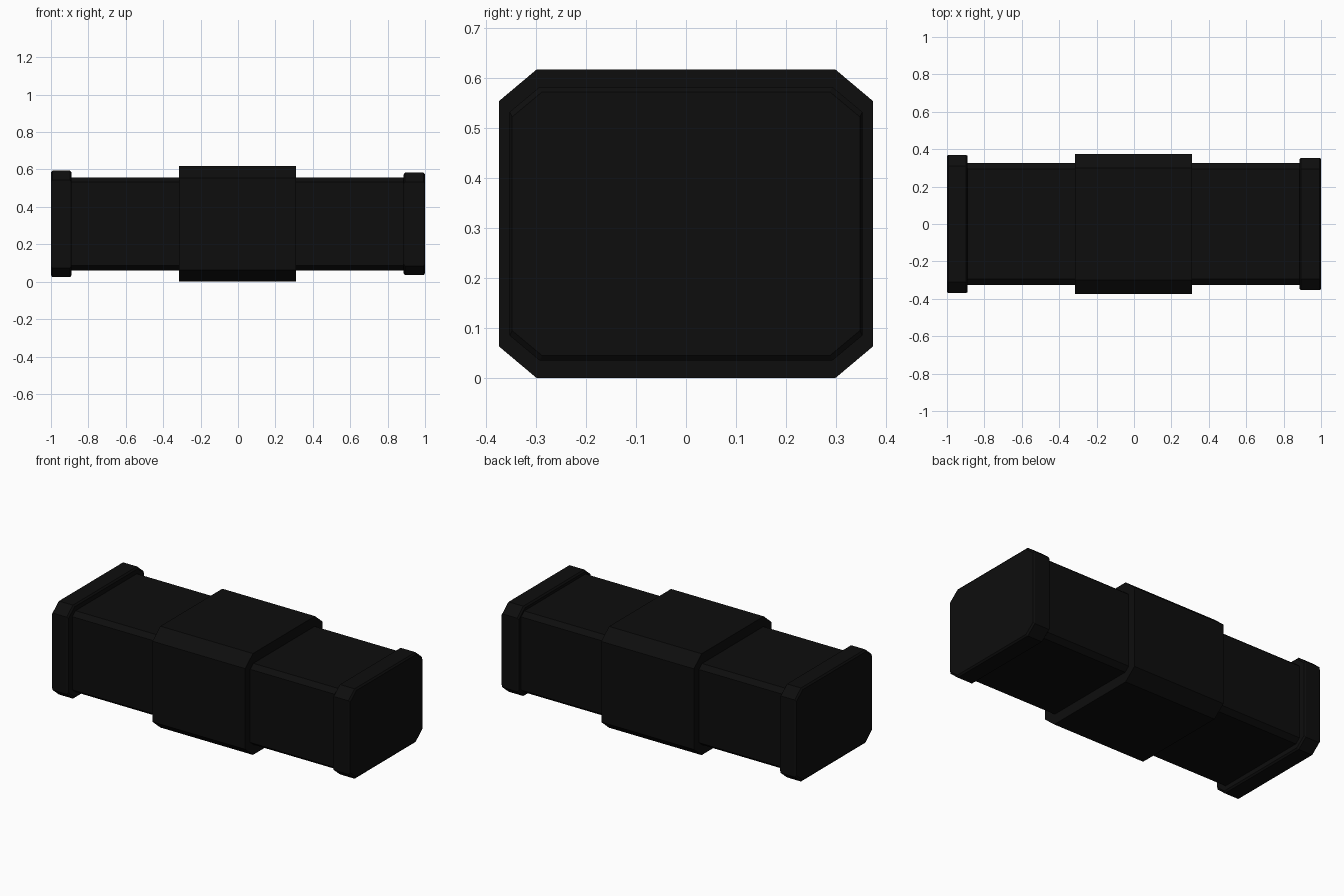
import bpy, bmesh

if "Cube" in bpy.data.objects:
    bpy.data.objects.remove(bpy.data.objects["Cube"])

ZC = 0.309  # height of the long axis

mat = bpy.data.materials.new("black")
mat.diffuse_color = (0.004, 0.004, 0.004, 1)
mat.use_nodes = True
mat.node_tree.nodes["Principled BSDF"].inputs["Base Color"].default_value = mat.diffuse_color


def octagon(hy, hz, cy, cz):
    """Chamfered rectangle in the YZ plane."""
    quarter = [(hy, hz - cz), (hy - cy, hz)]
    right = quarter
    left = [(-y, z) for y, z in reversed(quarter)]
    return right + left + [(-y, -z) for y, z in right + left]


def loft(name, sections):
    """Solid through sections (x, half width, half height, chamfer y, chamfer z)."""
    bm = bmesh.new()
    rings = [[bm.verts.new((x, y, ZC + z)) for y, z in octagon(*dims)]
             for x, *dims in sections]
    for a, b in zip(rings, rings[1:]):
        for i in range(8):
            j = (i + 1) % 8
            bm.faces.new((a[i], a[j], b[j], b[i]))
    bm.faces.new(rings[0])
    bm.faces.new(rings[-1])
    bmesh.ops.recalc_face_normals(bm, faces=bm.faces)
    mesh = bpy.data.meshes.new(name)
    bm.to_mesh(mesh)
    bm.free()
    mesh.materials.append(mat)
    obj = bpy.data.objects.new(name, mesh)
    bpy.context.collection.objects.link(obj)
    return obj


def end_cap(name, x0, x1, hy, hz):
    """End flange with slightly eased rims."""
    e, s = 0.008, 0.01
    loft(name, [(x0, hy - s / 2, hz - s, 0.06, 0.05), (x0 + e, hy, hz, 0.06, 0.05),
                (x1 - e, hy, hz, 0.06, 0.05), (x1, hy - s / 2, hz - s, 0.06, 0.05)])


# Long inner body
loft("body", [(-0.95, 0.325, 0.248, 0.03, 0.025), (0.95, 0.325, 0.248, 0.03, 0.025)])

# Wide central sleeve
loft("center_sleeve", [(-0.315, 0.374, 0.309, 0.075, 0.063),
                       (0.31, 0.374, 0.309, 0.075, 0.063)])

# End flanges, the left one a little larger
end_cap("left_end_cap", -1.0, -0.89, 0.369, 0.285)
end_cap("right_end_cap", 0.885, 1.0, 0.353, 0.274)
